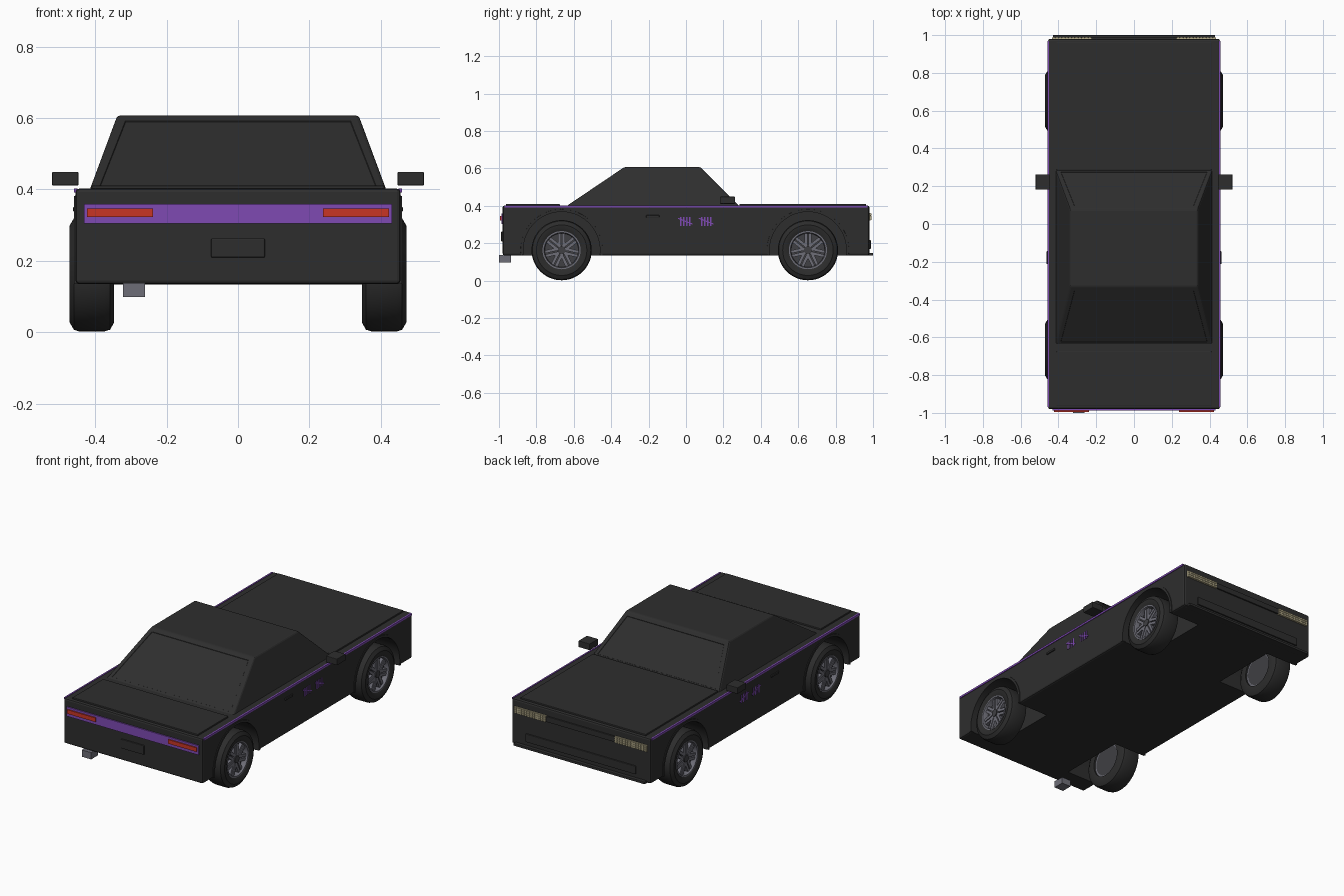
import bpy, bmesh, math
from mathutils import Matrix

if "Cube" in bpy.data.objects:
    bpy.data.objects.remove(bpy.data.objects["Cube"])


def material(name, rgb):
    m = bpy.data.materials.new(name)
    m.diffuse_color = (*rgb, 1)
    m.use_nodes = True
    m.node_tree.nodes["Principled BSDF"].inputs["Base Color"].default_value = m.diffuse_color
    return m


PAINT = material("charcoal paint", (0.027, 0.027, 0.027))
RUBBER = material("tyre rubber", (0.025, 0.025, 0.025))
PURPLE = material("purple trim", (0.21, 0.068, 0.45))
RED = material("tail red", (0.58, 0.036, 0.018))
METAL = material("grey metal", (0.155, 0.155, 0.185))
RECESS = material("wheel recess", (0.05, 0.05, 0.056))
CREAM = material("headlight cream", (0.47, 0.42, 0.26))


def finish(name, bm, mat, smooth=False):
    bmesh.ops.recalc_face_normals(bm, faces=bm.faces[:])
    mesh = bpy.data.meshes.new(name)
    bm.to_mesh(mesh)
    bm.free()
    mesh.materials.append(mat)
    ob = bpy.data.objects.new(name, mesh)
    bpy.context.collection.objects.link(ob)
    if smooth:
        bpy.ops.object.select_all(action='DESELECT')
        ob.select_set(True)
        bpy.context.view_layer.objects.active = ob
        bpy.ops.object.shade_smooth_by_angle(angle=math.radians(35))
    return ob


def add_box(bm, x, y, z, turn=None):
    """Box from (min, max) ranges, optionally turned around its centre."""
    lo, hi = zip(x, y, z)
    centre = [(a + b) / 2 for a, b in zip(lo, hi)]
    size = [abs(b - a) for a, b in zip(lo, hi)]
    m = Matrix.Translation(centre) @ (turn or Matrix()) @ Matrix.Diagonal((*size, 1))
    return bmesh.ops.create_cube(bm, size=1, matrix=m)


def box(name, x, y, z, mat, bevel=0):
    bm = bmesh.new()
    add_box(bm, x, y, z)
    if bevel:
        bmesh.ops.bevel(bm, geom=bm.edges[:], offset=bevel, segments=2,
                        profile=0.5, affect='EDGES')
    return finish(name, bm, mat)


def lathe(name, profile, centre, side, mat, start=0, sweep=2 * math.pi, steps=48):
    """Spin a closed (x offset, radius) profile around the axle axis."""
    bm = bmesh.new()
    full = sweep > 6.28
    rings = []
    for i in range(steps if full else steps + 1):
        a = start + sweep * i / steps
        rings.append([bm.verts.new((side * (centre[0] + dx), centre[1] + r * math.cos(a),
                                    centre[2] + r * math.sin(a))) for dx, r in profile])
    n = len(profile)
    for i in range(steps):
        p, q = rings[i], rings[(i + 1) % len(rings)]
        for j in range(n):
            bm.faces.new((p[j], p[(j + 1) % n], q[(j + 1) % n], q[j]))
    if not full:
        bm.faces.new(rings[0])
        bm.faces.new(rings[-1][::-1])
    return finish(name, bm, mat, True)


def drum(name, x0, x1, r, y, z, mat, seg=48):
    bm = bmesh.new()
    m = Matrix.Translation(((x0 + x1) / 2, y, z)) @ Matrix.Rotation(math.pi / 2, 4, 'Y')
    bmesh.ops.create_cone(bm, cap_ends=True, segments=seg, radius1=r, radius2=r,
                          depth=abs(x1 - x0), matrix=m)
    return finish(name, bm, mat, True)


# Main body with wheel wells cut out
AXLE_Z = 0.163
WHEELS = [(s, y) for s in (-1, 1) for y in (-0.665, 0.652)]
body = box("body", (-0.455, 0.455), (-0.98, 0.98), (0.135, 0.402), PAINT, 0.01)
for s, y in WHEELS:
    cutter = drum("well_cutter", s * 0.25, s * 0.6, 0.207, y, AXLE_Z, PAINT)
    cutter.hide_render = True
    cutter.hide_set(True)
    mod = body.modifiers.new("wheel well", 'BOOLEAN')
    mod.operation, mod.object, mod.solver = 'DIFFERENCE', cutter, 'EXACT'

# Hood and trunk panels
box("hood_panel", (-0.41, 0.41), (0.285, 0.962), (0.395, 0.411), PAINT, 0.003)
box("trunk_panel", (-0.41, 0.41), (-0.962, -0.675), (0.395, 0.411), PAINT, 0.003)

# Cabin: tapered block with inset front and rear glass
bm = bmesh.new()
low = [bm.verts.new((x, y, 0.4)) for x, y in
       ((-0.415, -0.637), (0.415, -0.637), (0.415, 0.285), (-0.415, 0.285))]
top = [bm.verts.new((x, y, 0.607)) for x, y in
       ((-0.338, -0.33), (0.338, -0.33), (0.338, 0.078), (-0.338, 0.078))]
bm.faces.new(low)
bm.faces.new(top)
for i in range(4):
    bm.faces.new((low[i], low[(i + 1) % 4], top[(i + 1) % 4], top[i]))
bmesh.ops.recalc_face_normals(bm, faces=bm.faces[:])
bmesh.ops.bevel(bm, geom=[e for e in bm.edges if max(v.co.z for v in e.verts) > 0.6],
                offset=0.008, segments=2, profile=0.5, affect='EDGES')
bm.normal_update()
glass = [f for f in bm.faces if f.calc_area() > 0.1 and abs(f.normal.y) > 0.4]
bmesh.ops.inset_individual(bm, faces=glass, thickness=0.025, depth=0)
bmesh.ops.inset_individual(bm, faces=glass, thickness=0.002, depth=-0.002)
finish("cabin", bm, PAINT)

# Wheels and arch lips
TYRE = [(-0.06, 0.1), (-0.063, 0.135), (-0.052, 0.156), (-0.035, 0.161), (0.035, 0.161),
        (0.05, 0.156), (0.062, 0.135), (0.06, 0.115), (0.052, 0.1)]
RIM = [(-0.05, 0.09), (-0.05, 0.102), (0.055, 0.102), (0.055, 0.094), (0.045, 0.09)]
LIP = [(-0.02, 0.205), (-0.02, 0.221), (0.004, 0.219), (0.004, 0.205)]
for s, y in WHEELS:
    hub = (0.41, y, AXLE_Z)
    lathe("tyre", TYRE, hub, s, RUBBER)
    lathe("rim", RIM, hub, s, METAL)
    low_angle = -math.asin(0.027 / 0.212)
    lathe("arch_lip", LIP, (0.455, y, AXLE_Z), s, PAINT, low_angle, math.pi - 2 * low_angle, 32)
    drum("wheel_back", s * 0.36, s * 0.435, 0.096, y, AXLE_Z, RECESS, 32)
    bm = bmesh.new()
    for k in range(7):
        turn = Matrix.Translation((0, y, AXLE_Z)) @ Matrix.Rotation(math.tau * k / 7, 4, 'X')
        for off in (-0.011, 0.011):
            new = add_box(bm, (s * 0.43, s * 0.455), (off - 0.008, off + 0.008), (0.015, 0.096))
            bmesh.ops.transform(bm, matrix=turn, verts=new["verts"])
    finish("spokes", bm, METAL)
    drum("hub_cap", s * 0.43, s * 0.46, 0.021, y, AXLE_Z, RECESS, 20)

# Side details: stripe, handle, mirror, tally marks
for s in (-1, 1):
    box("side_stripe", (s * 0.45, s * 0.459), (-0.97, 0.97), (0.391, 0.402), PURPLE)
    box("door_handle", (s * 0.45, s * 0.462), (-0.213, -0.143), (0.338, 0.35), PAINT, 0.002)
    box("side_mirror", (s * 0.447, s * 0.521), (0.182, 0.262), (0.411, 0.449), PAINT, 0.003)
    bm = bmesh.new()
    for y in (-0.04, 0.072):
        for k in range(4):
            c = y + 0.012 + k * 0.016
            add_box(bm, (s * 0.45, s * 0.458), (c - 0.003, c + 0.003), (0.293, 0.341))
        c = y + 0.036
        add_box(bm, (s * 0.45, s * 0.459), (c - 0.042, c + 0.042), (0.315, 0.321),
                Matrix.Rotation(-0.38, 4, 'X'))
    finish("tally_marks", bm, PURPLE)

# Tail: purple panel, red lamps, number plate, exhaust
box("tail_panel", (-0.431, 0.431), (-0.987, -0.975), (0.304, 0.359), PURPLE)
for s in (-1, 1):
    box("tail_lamp", (s * 0.238, s * 0.423), (-0.994, -0.98), (0.323, 0.347), RED)
box("rear_plate", (-0.075, 0.075), (-0.988, -0.975), (0.209, 0.263), PAINT, 0.003)
box("exhaust", (-0.322, -0.261), (-1.0, -0.935), (0.098, 0.138), METAL)

# Nose: pixel headlights, grille, lower intake, splitter
for s in (-1, 1):
    bm = bmesh.new()
    add_box(bm, (s * 0.225, s * 0.435), (0.975, 0.986), (0.322, 0.361))
    for i in range(12):
        for j in range(3):
            x, z = 0.2275 + i * 0.0173, 0.324 + j * 0.012
            add_box(bm, (s * x, s * (x + 0.0145)), (0.98, 0.991), (z, z + 0.0105))
    finish("headlight", bm, CREAM)
box("grille_bar", (-0.225, 0.225), (0.975, 0.988), (0.325, 0.358), PAINT, 0.002)
box("lower_intake", (-0.36, 0.36), (0.975, 0.988), (0.17, 0.218), PAINT, 0.003)
box("splitter", (-0.43, 0.43), (0.955, 1.0), (0.134, 0.149), PAINT, 0.003)
